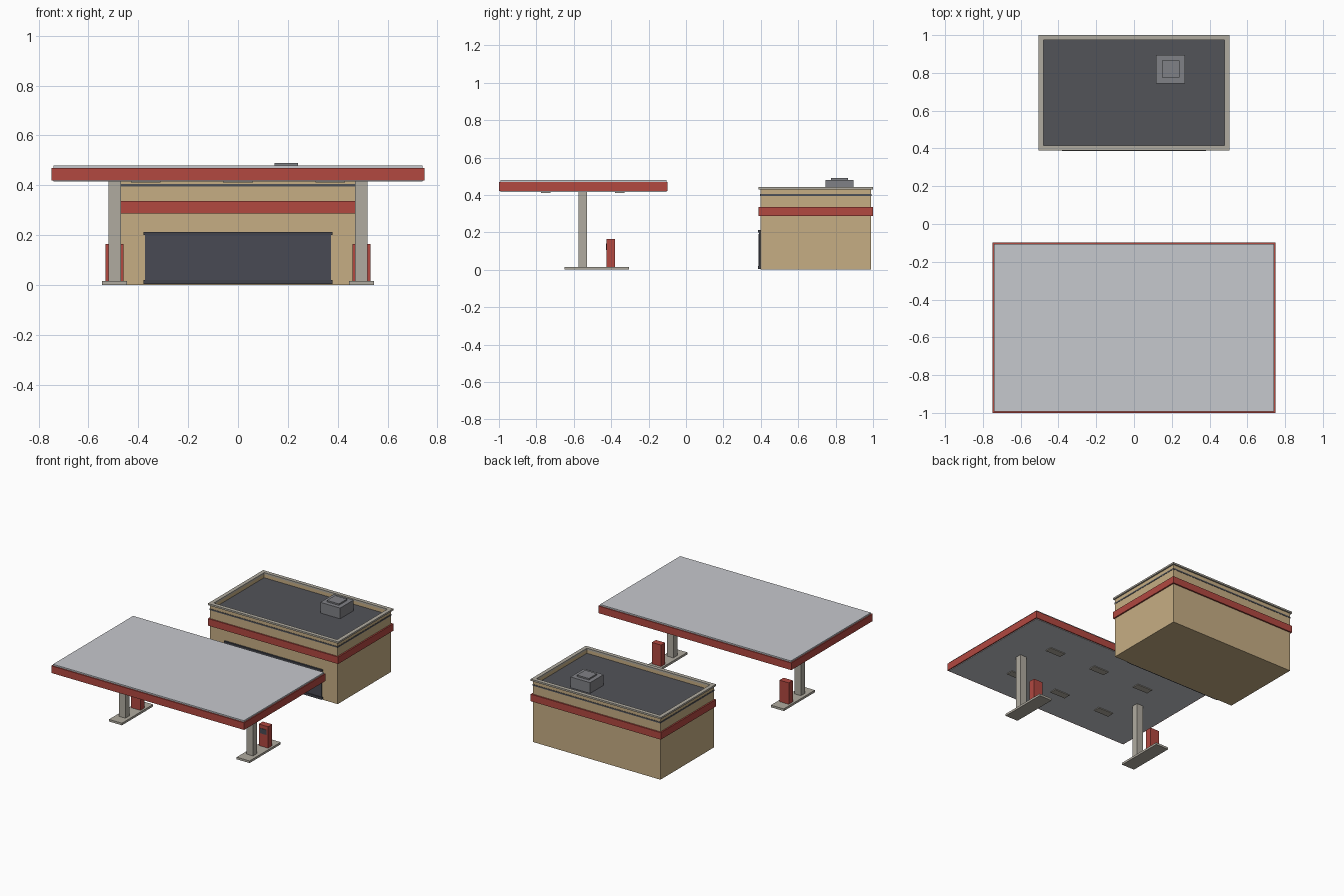
import bpy

if "Cube" in bpy.data.objects:
    bpy.data.objects.remove(bpy.data.objects["Cube"], do_unlink=True)


def material(name, r, g, b):
    """Flat material from 8-bit display values, stored as linear."""
    lin = [((c / 255 + 0.055) / 1.055) ** 2.4 for c in (r, g, b)] + [1.0]
    m = bpy.data.materials.new(name)
    m.use_nodes = True
    m.diffuse_color = lin
    m.node_tree.nodes["Principled BSDF"].inputs["Base Color"].default_value = lin
    return m


TAN = material("tan_wall", 198, 174, 132)
RED = material("red_trim", 178, 72, 64)
CONCRETE = material("concrete", 176, 171, 160)
WHITE = material("pale_panel", 198, 200, 205)
ROOF = material("dark_roof", 82, 83, 89)
GLASS = material("dark_glass", 72, 74, 83)
FRAME = material("dark_frame", 66, 68, 76)
METAL = material("grey_metal", 128, 129, 134)


def box(name, x, y, z, mat):
    """Box from (low, high) ranges on each axis."""
    bpy.ops.mesh.primitive_cube_add(size=1)
    o = bpy.context.object
    o.name = name
    o.location = [(a + b) / 2 for a, b in (x, y, z)]
    o.scale = [b - a for a, b in (x, y, z)]
    bpy.ops.object.transform_apply(location=True, rotation=False, scale=True)
    o.data.materials.append(mat)
    return o


def ring(name, half, y, z, t, mat):
    """Rectangular ring of four boxes with wall thickness t."""
    box(name + "_front", (-half, half), (y[0], y[0] + t), z, mat)
    box(name + "_back", (-half, half), (y[1] - t, y[1]), z, mat)
    for side, s in (("left", 1), ("right", -1)):
        x = sorted((s * half, s * (half - t)))
        box(name + "_" + side, x, (y[0] + t, y[1] - t), z, mat)


# Shop building
box("shop_walls", (-0.495, 0.495), (0.397, 0.99), (0, 0.395), TAN)
box("shop_roof", (-0.497, 0.497), (0.395, 0.992), (0.395, 0.405), ROOF)
ring("parapet", 0.495, (0.397, 0.99), (0.405, 0.43), 0.015, TAN)
ring("parapet_cap", 0.505, (0.388, 1.0), (0.43, 0.442), 0.027, CONCRETE)
ring("shop_band", 0.505, (0.388, 1.0), (0.287, 0.336), 0.015, RED)

# Rooftop cooling unit
box("roof_unit", (0.117, 0.27), (0.745, 0.895), (0.405, 0.48), METAL)
box("roof_unit_lid", (0.147, 0.24), (0.775, 0.866), (0.48, 0.49), METAL)

# Shop front
box("shop_window", (-0.373, 0.373), (0.391, 0.398), (0.01, 0.205), GLASS)
box("window_lintel", (-0.38, 0.38), (0.386, 0.398), (0.2, 0.212), FRAME)
box("window_sill", (-0.38, 0.38), (0.386, 0.398), (0.003, 0.02), FRAME)
box("shop_door", (-0.055, 0.055), (0.388, 0.397), (0.003, 0.19), GLASS)

# Canopy: pale core with a red fascia around it
box("canopy_core", (-0.74, 0.74), (-0.992, -0.105), (0.416, 0.48), WHITE)
ring("canopy_fascia", 0.748, (-1.0, -0.098), (0.42, 0.47), 0.012, RED)
for i, x in enumerate((-0.37, 0, 0.37)):
    for j, y in enumerate((-0.75, -0.355)):
        box(f"canopy_light_{i}_{j}", (x - 0.06, x + 0.06), (y - 0.025, y + 0.025),
            (0.411, 0.418), CONCRETE)

# Pump islands, one on each side
for side, s in (("left", 1), ("right", -1)):
    c = s * 0.495

    def span(half):
        return (c - half, c + half)

    box(side + "_island", span(0.05), (-0.65, -0.305), (0, 0.015), CONCRETE)
    box(side + "_column", span(0.025), (-0.576, -0.53), (0.015, 0.417), CONCRETE)
    box(side + "_pump", span(0.036), (-0.425, -0.38), (0.015, 0.165), RED)
    box(side + "_pump_screen", span(0.024), (-0.428, -0.42), (0.105, 0.14), GLASS)
